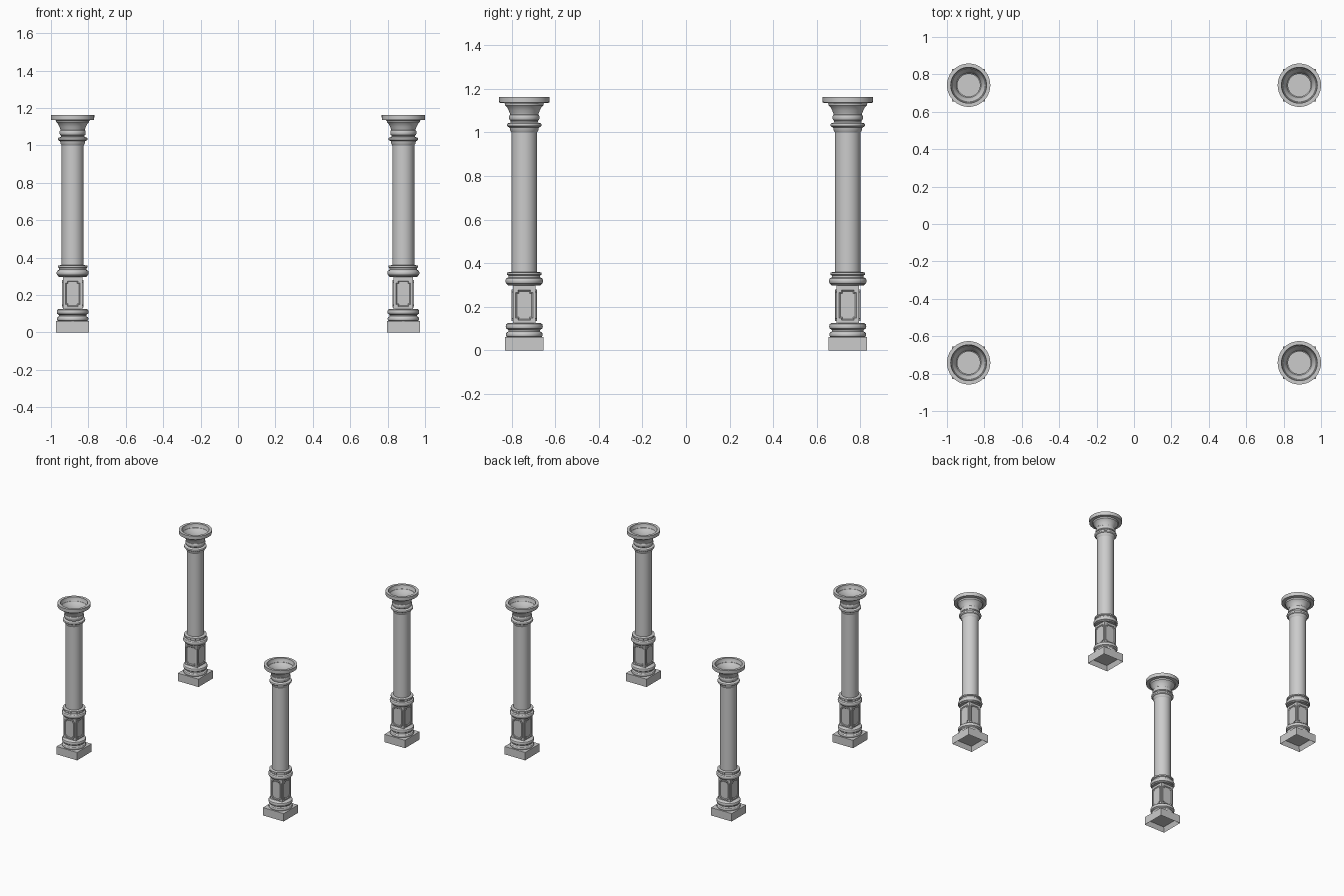
import bpy, bmesh
from math import cos, sin, pi

if "Cube" in bpy.data.objects:
    bpy.data.objects.remove(bpy.data.objects["Cube"])

CX, CY = 0.884, 0.742      # column centres
SEG = 40


def make_object(name, bm, smooth=True):
    bmesh.ops.recalc_face_normals(bm, faces=bm.faces)
    me = bpy.data.meshes.new(name)
    bm.to_mesh(me)
    bm.free()
    ob = bpy.data.objects.new(name, me)
    bpy.context.collection.objects.link(ob)
    if smooth:
        bpy.ops.object.select_all(action='DESELECT')
        ob.select_set(True)
        bpy.context.view_layer.objects.active = ob
        bpy.ops.object.shade_smooth_by_angle(angle=0.6)
    return ob


def lathe(name, profile, cap_start=True, cap_end=True):
    bm = bmesh.new()
    rings = [[bm.verts.new((r * cos(2 * pi * i / SEG), r * sin(2 * pi * i / SEG), z))
              for i in range(SEG)] for r, z in profile]
    for a, b in zip(rings, rings[1:]):
        for i in range(SEG):
            j = (i + 1) % SEG
            bm.faces.new((a[i], a[j], b[j], b[i]))
    if cap_start:
        bm.faces.new(rings[0][::-1])
    if cap_end:
        bm.faces.new(rings[-1])
    return make_object(name, bm)


def block(name, half, z0, z1, recess=0.0):
    bm = bmesh.new()
    bmesh.ops.create_cube(bm, size=1)
    for v in bm.verts:
        v.co = (v.co.x * 2 * half, v.co.y * 2 * half, z1 if v.co.z > 0 else z0)
    if recess:
        bottom = min(bm.faces, key=lambda f: f.calc_center_median().z)
        bmesh.ops.inset_individual(bm, faces=[bottom], thickness=recess)
        bmesh.ops.translate(bm, verts=bottom.verts, vec=(0, 0, 0.035))
    return make_object(name, bm, False)


def round_bead(r, z, bulge, h, n=6):
    # half-round moulding, from bottom to top
    return [(r + bulge * sin(pi * i / n), z - h * cos(pi * i / n)) for i in range(n + 1)]


def panel(name, turn):
    # notched-corner panel with a raised frame around a sunk field
    w, h, n, zc, y = 0.043, 0.073, 0.012, 0.207, -0.052
    quarter = [(w, h - n), (w - n * .8, h - n), (w - n, h - n * .8), (w - n, h)]
    pts = []
    for sx, sz, order in ((1, 1, 1), (-1, 1, -1), (-1, -1, 1), (1, -1, -1)):
        pts += [(sx * a, sz * b) for a, b in quarter[::order]]
    bm = bmesh.new()
    rings = []
    for inset, out in ((0, 0), (0, .005), (.004, .006), (.009, .001)):
        fx, fz = 1 - inset / w, 1 - inset / h
        rings.append([bm.verts.new((a * fx, y - out, zc + b * fz)) for a, b in pts])
    for a, b in zip(rings, rings[1:]):
        for i in range(16):
            j = (i + 1) % 16
            bm.faces.new((a[i], a[j], b[j], b[i]))
    bm.faces.new(rings[-1])
    ob = make_object(name, bm, False)
    ob.rotation_euler.z = turn
    return ob


parts = [
    # square foot and pedestal
    block("plinth", 0.088, 0, 0.061, recess=0.02),
    block("pedestal", 0.052, 0.12, 0.30),
    # mouldings under and over the pedestal
    lathe("base_moulding", [(0.078, 0.06)] + round_bead(0.078, 0.072, 0.006, 0.011)
          + [(0.073, 0.087), (0.073, 0.093), (0.078, 0.097)]
          + round_bead(0.080, 0.110, 0.005, 0.012) + [(0.074, 0.126)]),
    lathe("pedestal_cap", [(0.074, 0.297), (0.078, 0.302)]
          + round_bead(0.078, 0.318, 0.008, 0.014)
          + [(0.073, 0.335), (0.073, 0.343), (0.079, 0.347), (0.079, 0.357), (0.060, 0.36)]),
    # plain shaft
    lathe("shaft", [(0.059, 0.355), (0.059, 1.03)]),
    # capital with a hollow, stepped top
    lathe("neck_ring", [(0.059, 1.0), (0.065, 1.010), (0.067, 1.022), (0.075, 1.026)]
          + round_bead(0.076, 1.034, 0.003, 0.007) + [(0.066, 1.044), (0.060, 1.047)]),
    lathe("capital", [(0.060, 1.045), (0.064, 1.052)] + round_bead(0.064, 1.068, 0.006, 0.014)
          + [(0.060, 1.084), (0.066, 1.087), (0.071, 1.100), (0.078, 1.114), (0.088, 1.124),
             (0.089, 1.134), (0.115, 1.136), (0.116, 1.163), (0.096, 1.163), (0.094, 1.138),
             (0.084, 1.124), (0.074, 1.108), (0.066, 1.088), (0.064, 1.072)]),
]
parts += [panel("panel_%d" % i, i * pi / 2) for i in range(4)]

# repeat the column at the four corners
for ob in parts:
    for k, (sx, sy) in enumerate(((-1, -1), (1, -1), (-1, 1), (1, 1))):
        c = ob if k == 0 else ob.copy()
        if k:
            bpy.context.collection.objects.link(c)
        c.location = (sx * CX, sy * CY, 0)
